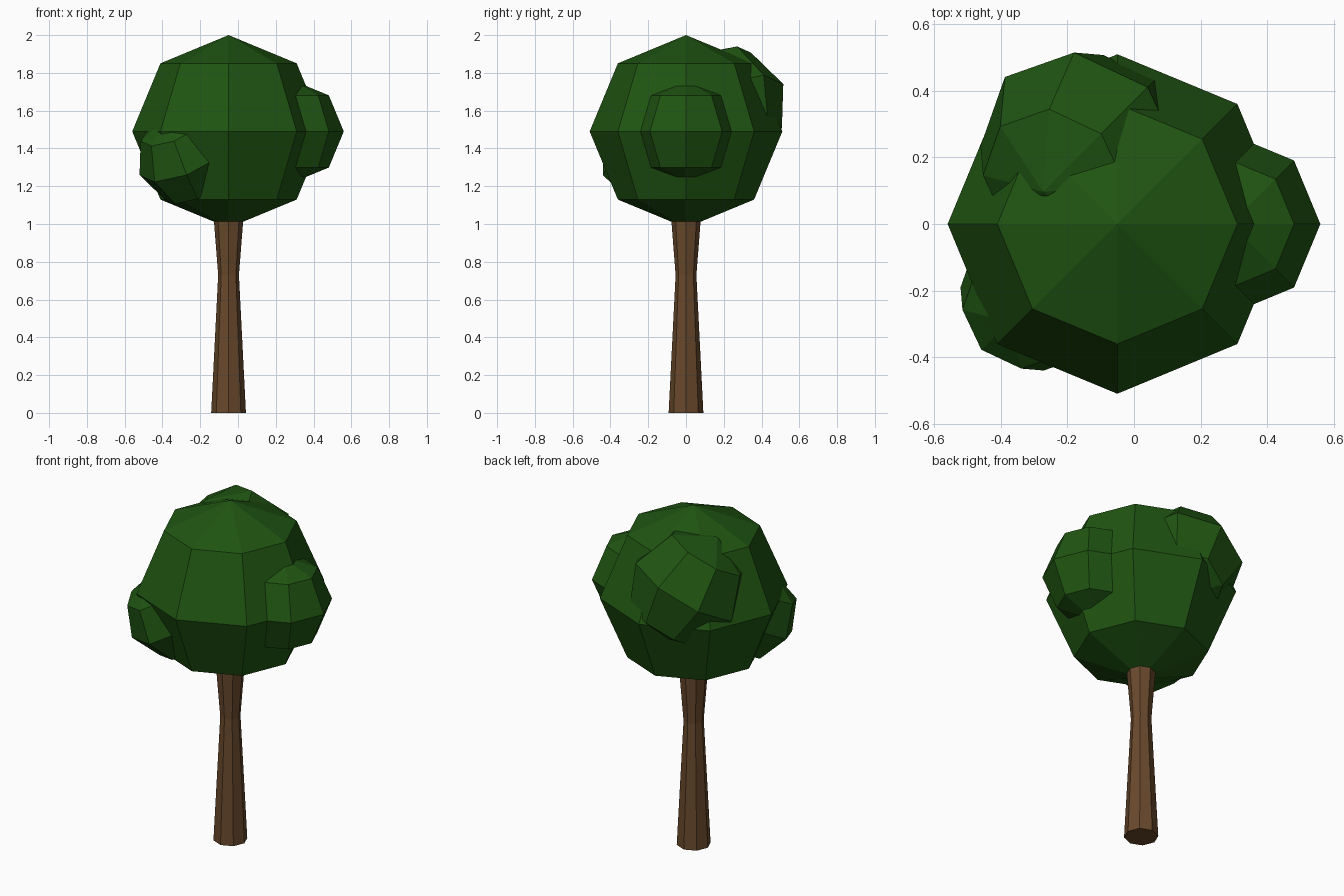
import bpy, bmesh
from mathutils import Matrix, Vector

if "Cube" in bpy.data.objects:
    bpy.data.objects.remove(bpy.data.objects["Cube"])


def material(name, color):
    m = bpy.data.materials.new(name)
    m.diffuse_color = (*color, 1)
    m.use_nodes = True
    m.node_tree.nodes["Principled BSDF"].inputs["Base Color"].default_value = m.diffuse_color
    return m


green = material("leaf_green", (0.014, 0.09, 0.006))
brown = material("bark_brown", (0.14, 0.066, 0.025))


def finish(name, bm, mat):
    bmesh.ops.recalc_face_normals(bm, faces=bm.faces)
    mesh = bpy.data.meshes.new(name)
    bm.to_mesh(mesh)
    bm.free()
    mesh.materials.append(mat)
    obj = bpy.data.objects.new(name, mesh)
    bpy.context.collection.objects.link(obj)
    return obj


def leaf_ball(name, center, radius, rotation=Matrix()):
    # Low-poly ball: 8 segments, 4 rings
    bm = bmesh.new()
    bmesh.ops.create_uvsphere(bm, u_segments=8, v_segments=4, radius=radius)
    obj = finish(name, bm, green)
    obj.matrix_world = Matrix.Translation(center) @ rotation


# Tilted orientation shared by the two angled leaf clumps
axis = Vector((-0.354, -0.354, 0.866)).normalized()
side = Vector((-1, 1, 0)).normalized()
tilt = Matrix((side, axis.cross(side), axis)).transposed().to_4x4()

# Crown and its clumps
leaf_ball("crown", (-0.05, 0, 1.49), 0.51)
leaf_ball("right_leaf_clump", (0.29, 0, 1.49), 0.27)
leaf_ball("back_leaf_clump", (-0.158, 0.212, 1.626), 0.325, tilt)
leaf_ball("front_leaf_clump", (-0.288, -0.207, 1.348), 0.25, tilt)

# Trunk: eight-sided, pinched below the crown
bm = bmesh.new()
bmesh.ops.create_circle(bm, cap_ends=True, segments=8, radius=0.092)
bottom = bm.faces[:][0]
for z, scale in ((0.73, 0.055 / 0.092), (1.1, 0.084 / 0.055)):
    if z == 0.73:
        grown = bmesh.ops.extrude_face_region(bm, geom=[bottom], use_keep_orig=True)
    else:
        grown = bmesh.ops.extrude_face_region(bm, geom=[top])
    top = next(g for g in grown["geom"] if isinstance(g, bmesh.types.BMFace))
    for v in top.verts:
        v.co = (v.co.x * scale, v.co.y * scale, z)
trunk = finish("trunk", bm, brown)
trunk.location.x = -0.05
